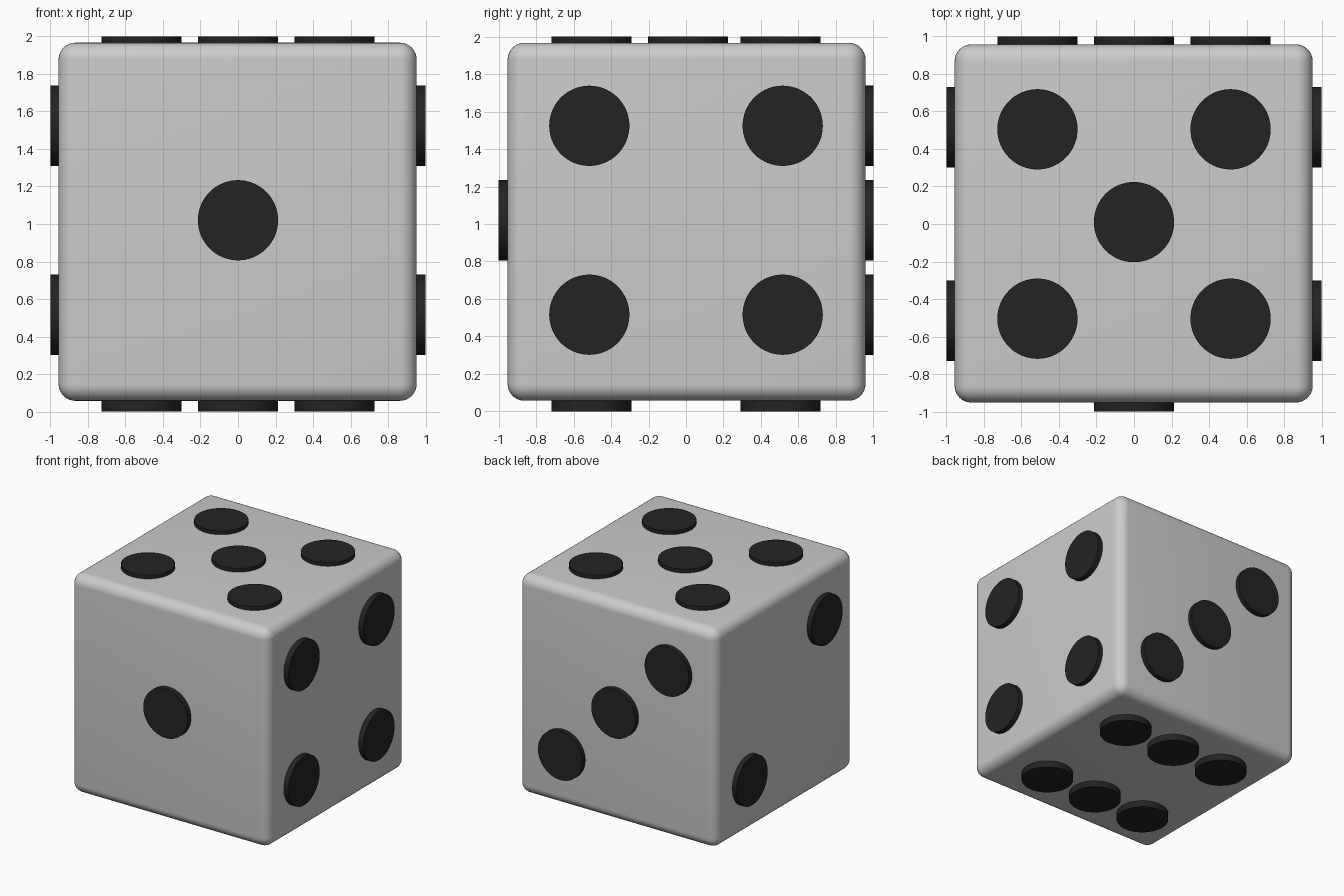
import bpy
import math
from mathutils import Vector

cube = bpy.data.objects.get("Cube")
if cube:
    bpy.data.objects.remove(cube, do_unlink=True)


def make_material(name, value):
    mat = bpy.data.materials.new(name)
    mat.use_nodes = True
    colour = (value, value, value, 1)
    mat.diffuse_color = colour
    mat.node_tree.nodes["Principled BSDF"].inputs["Base Color"].default_value = colour
    return mat


light_grey = make_material("light_grey", 0.6)
near_black = make_material("near_black", 0.017)

CENTRE = Vector((-0.002, 0.003, 1.012))
SIZE = 1.91

# Rounded cube body
bpy.ops.mesh.primitive_cube_add(size=SIZE, location=CENTRE)
body = bpy.context.object
body.name = "die_body"
body.data.materials.append(light_grey)
bevel = body.modifiers.new("rounded_edges", 'BEVEL')
bevel.width = 0.09
bevel.segments = 8
bpy.ops.object.modifier_apply(modifier=bevel.name)
bpy.ops.object.shade_smooth_by_angle(angle=math.radians(40))


def add_pip(name, axis, end, position):
    """Disc standing out of one face; its outer cap lies at `end` on `axis`."""
    outward = Vector((0, 0, 0))
    outward[axis] = 1 if end > CENTRE[axis] else -1
    depth = 0.1
    location = Vector(position)
    location[axis] = end - outward[axis] * depth / 2
    bpy.ops.mesh.primitive_cylinder_add(
        vertices=64, radius=0.214, depth=depth, location=location,
        rotation=outward.to_track_quat('Z', 'Y').to_euler())
    pip = bpy.context.object
    pip.name = name
    pip.data.materials.append(near_black)
    bpy.ops.object.shade_smooth_by_angle(angle=math.radians(40))


# Pip layouts in steps from the face centre: (x, y, z) signs
SX, SY, SZ = 0.515, 0.505, 0.504
corners = [(a, b) for a in (-1, 1) for b in (-1, 1)]
faces = {
    "front": (1, -1, [(0, 0, 0)]),
    "back": (1, 1, [(-k, 0, k) for k in (-1, 0, 1)]),
    "left": (0, 1, [(0, a, b) for a, b in corners]),
    "right": (0, -1, [(0, -k, k) for k in (-1, 1)]),
    "top": (2, 2, [(a, b, 0) for a, b in corners] + [(0, 0, 0)]),
    "bottom": (2, 0, [(a, b, 0) for a in (-1, 0, 1) for b in (-1, 1)]),
}
for side, (axis, end, layout) in faces.items():
    step_y = 0.516 if axis == 0 else SY
    for i, (a, b, c) in enumerate(layout, 1):
        y = b * step_y if b else 0.01
        add_pip(f"{side}_pip_{i}", axis, end, (a * SX, y, 1.02 + c * SZ))
